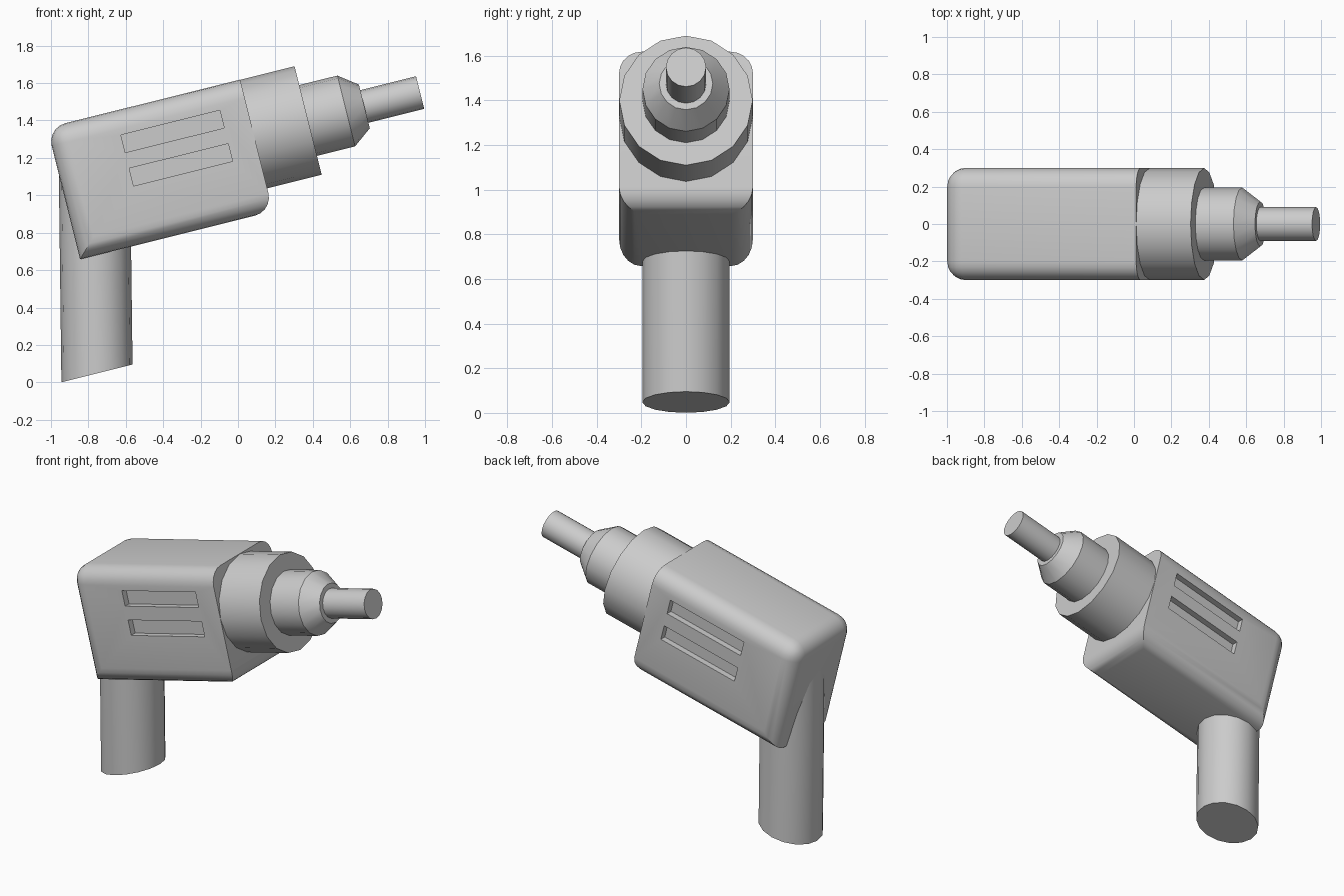
import bpy, bmesh
from math import radians, pi, sin, cos
from mathutils import Matrix, Vector

if "Cube" in bpy.data.objects:
    bpy.data.objects.remove(bpy.data.objects["Cube"])

SIDES = 16
# Tilted frame: x runs along the drill axis, origin at the collar's front face
FRAME = Matrix.Translation((0.375, 0, 1.40)) @ Matrix.Rotation(radians(-14), 4, 'Y')

grey = bpy.data.materials.new("light_grey")
grey.use_nodes = True
grey.diffuse_color = (0.6, 0.6, 0.6, 1)
grey.node_tree.nodes["Principled BSDF"].inputs["Base Color"].default_value = grey.diffuse_color


def make(name, bm, matrix=FRAME):
    bmesh.ops.recalc_face_normals(bm, faces=bm.faces)
    mesh = bpy.data.meshes.new(name)
    bm.to_mesh(mesh)
    bm.free()
    mesh.transform(matrix)
    mesh.materials.append(grey)
    obj = bpy.data.objects.new(name, mesh)
    bpy.context.collection.objects.link(obj)
    return obj


def box(x0, x1, y0, y1, z0, z1):
    bm = bmesh.new()
    bmesh.ops.create_cube(bm, size=1)
    for v in bm.verts:
        v.co = ((x0, x1)[v.co.x > 0], (y0, y1)[v.co.y > 0], (z0, z1)[v.co.z > 0])
    return bm


def loft(rings):
    """Closed solid through rings of equal point count."""
    bm = bmesh.new()
    loops = [[bm.verts.new(p) for p in ring] for ring in rings]
    for a, b in zip(loops, loops[1:]):
        for i in range(SIDES):
            j = (i + 1) % SIDES
            bm.faces.new((a[i], a[j], b[j], b[i]))
    bm.faces.new(loops[0])
    bm.faces.new(loops[-1])
    return bm


ANGLES = [2 * pi * i / SIDES for i in range(SIDES)]


def turned(name, profile):
    """Solid turned about the drill axis from (position, radius) pairs."""
    return make(name, loft([[(x, r * sin(a), r * cos(a)) for a in ANGLES] for x, r in profile]))


# Motor housing: rounded box, sharp at the nose rim and the lower back edge
BACK, NOSE, LOW, HIGH, HALF = -1.363, -0.30, -0.425, 0.30, 0.30
bm = box(BACK, NOSE, -HALF, HALF, LOW, HIGH)
rounded = []
for e in bm.edges:
    mid = (e.verts[0].co + e.verts[1].co) / 2
    at_nose = abs(mid.x - NOSE) < 0.01
    at_back = abs(mid.x - BACK) < 0.01
    at_low = abs(mid.z - LOW) < 0.01
    if not (at_back and at_low) and not (at_nose and not at_low):
        rounded.append(e)
bmesh.ops.bevel(bm, geom=rounded, offset=0.1, segments=5, profile=0.5, affect='EDGES')
housing = make("motor_housing", bm)

# Vent slots cut into both flanks
cutters = []
for side in (-1, 1):
    for low in (0.07, -0.114):
        y0, y1 = sorted((side * (HALF - 0.04), side * (HALF + 0.1)))
        cutter = make("vent_cutter", box(-0.99, -0.445, y0, y1, low, low + 0.097))
        cutter.hide_render = True
        cutters.append(cutter)
        mod = housing.modifiers.new("vent", 'BOOLEAN')
        mod.operation, mod.solver, mod.object = 'DIFFERENCE', 'EXACT', cutter
bpy.context.view_layer.update()
cut_mesh = bpy.data.meshes.new_from_object(
    housing.evaluated_get(bpy.context.evaluated_depsgraph_get()))
housing.modifiers.clear()
housing.data = cut_mesh
for cutter in cutters:
    bpy.data.objects.remove(cutter)

# Nose: collar, tapered chuck and bit shaft
collar = turned("collar", [(NOSE - 0.02, 0.299), (0, 0.299)])
chuck = turned("chuck", [(-0.02, 0.195), (0.21, 0.195), (0.31, 0.12)])
shaft = turned("bit_shaft", [(0.28, 0.09), (0.617, 0.09)])

# Grip: tilted disc swept almost straight up into the housing
tilt = FRAME.to_3x3()
disc = [tilt @ Vector((0.196 * sin(a), 0.196 * cos(a), 0)) for a in ANGLES]
ends = [Vector((-0.754, 0, 0.048)), Vector((-0.768, 0, 1.18))]
grip = make("grip", loft([[c + p for p in disc] for c in ends]), Matrix.Identity(4))

# Smooth shading with crisp creases
bpy.ops.object.select_all(action='DESELECT')
for obj in (housing, collar, chuck, shaft, grip):
    obj.select_set(True)
    bpy.context.view_layer.objects.active = obj
bpy.ops.object.shade_smooth_by_angle(angle=radians(32))
